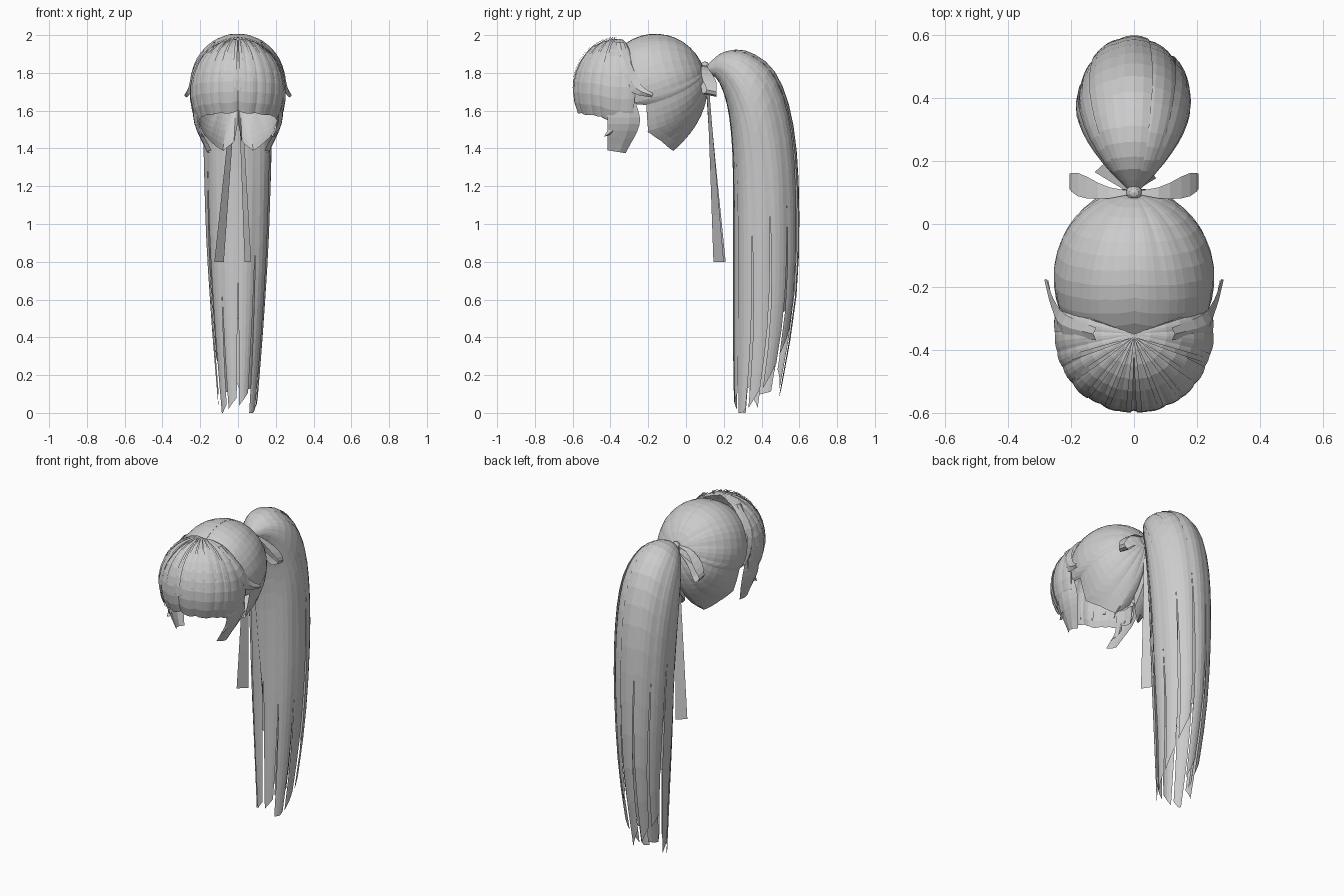
import bpy, bmesh, math, random
from mathutils import Vector as V

if "Cube" in bpy.data.objects:
    bpy.data.objects.remove(bpy.data.objects["Cube"])

random.seed(4)


def curve(pts, t):
    """Catmull-Rom through pts, t in 0..1"""
    pts = [V(p) for p in pts]
    n = len(pts) - 1
    x = min(max(t, 0), 1) * n
    i = min(int(x), n - 1)
    u = x - i
    b, c = pts[i], pts[i + 1]
    a = pts[i - 1] if i else b * 2 - c
    d = pts[i + 2] if i + 2 <= n else c * 2 - b
    return (b * 2 + (c - a) * u + (a * 2 - b * 5 + c * 4 - d) * u * u
            + (b * 3 - a - c * 3 + d) * u ** 3) * 0.5


def sheet(bm, f, nu, nv, side=1):
    """Grid patch from f(s, t); side = -1 mirrors it in x"""
    g = []
    for j in range(nv + 1):
        row = []
        for i in range(nu + 1):
            p = f(i / nu, j / nv)
            row.append(bm.verts.new((p.x * side, p.y, p.z)))
        g.append(row)
    for j in range(nv):
        for i in range(nu):
            bm.faces.new((g[j][i], g[j][i + 1], g[j + 1][i + 1], g[j + 1][i]))


def finish(bm, name):
    me = bpy.data.meshes.new(name)
    bmesh.ops.recalc_face_normals(bm, faces=bm.faces)
    bm.to_mesh(me)
    bm.free()
    ob = bpy.data.objects.new(name, me)
    bpy.context.collection.objects.link(ob)
    return ob


def fan(name, centre, radii, origin, ends, nv, bump, lift):
    """Locks spreading over an ellipsoid from one root to a list of ends"""
    def q(p):
        return V([(p[k] - centre[k]) / radii[k] for k in range(3)])
    root = q(origin)
    bm = bmesh.new()
    for side in (1, -1):
        for i in range(len(ends) - 1):
            a, b = q(ends[i]), q(ends[i + 1])
            up = lift * random.uniform(-1, 1)

            def f(s, t):
                e = a.lerp(b, s * 1.1 - 0.05)
                d = root.normalized().slerp(e.normalized(), t)
                r = root.length + (e.length - root.length) * t ** 3
                r *= 1 + (bump * math.sin(math.pi * s) + up) * min(1, 3 * t)
                p = V([centre[k] + radii[k] * d[k] * r for k in range(3)])
                p.x = max(p.x, 0)
                return p
            sheet(bm, f, 4, nv, side)
    return finish(bm, name)


def ribbon(bm, e0, e1, nv=8, nu=2, bow=(0, 0, 0), side=1):
    """Strip between two edge curves, bowed in the middle"""
    sheet(bm, lambda s, t: curve(e0, t).lerp(curve(e1, t), s)
          + V(bow) * math.sin(math.pi * s), nu, nv, side)


# Scalp hair gathered at the tie, with two nape lobes
fan("scalp_hair", (0, -0.17, 1.73), (0.243, 0.268, 0.266), (0, 0.095, 1.82),
    [(0, -0.35, 1.93), (0.08, -0.36, 1.91), (0.16, -0.36, 1.85),
     (0.205, -0.34, 1.74), (0.21, -0.31, 1.64), (0.225, -0.21, 1.63),
     (0.19, -0.20, 1.49), (0.145, -0.13, 1.44), (0.08, -0.07, 1.39),
     (0.02, -0.02, 1.44), (0, 0.0, 1.54)], 12, 0.012, 0.004)

# Fringe fanning from the crown
fan("fringe", (0, -0.36, 1.73), (0.236, 0.23, 0.25), (0, -0.35, 1.98),
    [(0, -0.57, 1.60), (0.045, -0.57, 1.585), (0.09, -0.55, 1.59),
     (0.13, -0.53, 1.58), (0.165, -0.49, 1.58), (0.19, -0.45, 1.57),
     (0.205, -0.41, 1.55), (0.212, -0.35, 1.54), (0.215, -0.29, 1.535),
     (0.225, -0.285, 1.69)], 10, 0.018, 0.012)

# Loose thin strands over the fringe
bm = bmesh.new()
for side in (1, -1):
    for k in range(5):
        a = math.radians(4 + 17 * k)
        end = random.uniform(1.6, 1.68)

        def path(t, da):
            r = math.sin(t * 2.0)
            z = 1.73 + 0.262 * math.cos(t * 2.0)
            return V((0.243 * r * math.sin(a + da),
                      -0.36 - 0.24 * r * math.cos(a + da), max(z, end)))
        sheet(bm, lambda s, t: path(t, (s - 0.5) * 0.13 * (1 - 0.7 * t)), 1, 10, side)
finish(bm, "loose_strands")

# Side locks, their small tips and curled wisps
bm = bmesh.new()
for side in (1, -1):
    ribbon(bm, [(0.215, -0.42, 1.66), (0.21, -0.415, 1.53), (0.14, -0.415, 1.39)],
           [(0.225, -0.27, 1.66), (0.215, -0.245, 1.53), (0.15, -0.32, 1.375)],
           8, 3, (0.02, 0, 0), side)
    ribbon(bm, [(0.21, -0.41, 1.56), (0.20, -0.41, 1.51), (0.19, -0.435, 1.46)],
           [(0.21, -0.36, 1.56), (0.20, -0.36, 1.49), (0.18, -0.425, 1.465)],
           5, 2, (0.01, 0, 0), side)
    ribbon(bm, [(0.12, -0.33, 1.965), (0.215, -0.29, 1.85), (0.255, -0.24, 1.74), (0.278, -0.175, 1.69)],
           [(0.12, -0.37, 1.96), (0.225, -0.35, 1.83), (0.25, -0.29, 1.70), (0.272, -0.18, 1.67)],
           9, 2, (0.01, 0, 0), side)
finish(bm, "side_locks")

# Ponytail: overlapping tapered locks on a lofted envelope
FRONT = [(0, .11, 1.80), (0, .17, 1.76), (0, .22, 1.62), (0, .245, 1.4),
         (0, .25, 1.1), (0, .25, .7), (0, .25, .3), (0, .255, .0)]
BACK = [(0, .11, 1.84), (0, .2, 1.91), (0, .33, 1.91), (0, .47, 1.8),
        (0, .56, 1.55), (0, .595, 1.15), (0, .58, .6), (0, .48, .0)]
WIDTH = [(.02, 0, 0), (.09, 0, 0), (.15, 0, 0), (.18, 0, 0),
         (.178, 0, 0), (.165, 0, 0), (.135, 0, 0), (.10, 0, 0)]


def tail_point(a, t, k=1):
    f, b, w = curve(FRONT, t), curve(BACK, t), curve(WIDTH, t).x
    p = (f + b) / 2 + (b - f) / 2 * math.cos(a) * k
    p.x = w * math.sin(a) * k
    return p


bm = bmesh.new()
lengths = [.96, .90, .94, .97, 1.0, .96, .97, .99, .97, .92, .95]
n = len(lengths)
for i, length in enumerate(lengths):
    mid = 2 * math.pi * i / n
    half = math.pi / n * 1.2
    k = 1 - 0.03 * (i % 2)

    def lock(s, t):
        u = t * length
        h = half * (1 - 0.35 * max(0, t - 0.45) / 0.55)
        tip = 0.03 * max(0, t - 0.9) * 10 * (s - 0.3)
        return tail_point(mid + h * (2 * s - 1), u + tip,
                          k * (1 + 0.02 * math.sin(math.pi * s)))
    sheet(bm, lock, 4, 18)
# Inner locks
for a, length in ((0.3, .86), (2.2, .95), (3.3, .8), (5.2, .97)):
    sheet(bm, lambda s, t: tail_point(a + 0.4 * (2 * s - 1), t * length, 0.75), 3, 16)
finish(bm, "ponytail")

# Bow: knot, two loops, two long ribbon ends
bpy.ops.mesh.primitive_uv_sphere_add(segments=10, ring_count=6, radius=0.03, location=(0, 0.1, 1.825))
bpy.context.object.name = "bow_knot"
bpy.context.object.scale = (0.9, 0.9, 1.2)
bm = bmesh.new()
loop = [(0.01, .095, 1.84), (.09, .08, 1.83), (.17, .085, 1.77), (.205, .11, 1.71),
        (.17, .085, 1.69), (.09, .08, 1.76), (.01, .095, 1.81)]
wide = [.01, .04, .075, .05, .075, .04, .01]
for side in (1, -1):
    ribbon(bm, loop, [(p[0], p[1] + w, p[2] - w * 0.2) for p, w in zip(loop, wide)], 14, 1, side=side)
finish(bm, "bow_loops")
bm = bmesh.new()
ribbon(bm, [(-.015, .10, 1.82), (-.05, .12, 1.5), (-.125, .165, .8)],
       [(0, .115, 1.82), (-.025, .14, 1.5), (-.075, .21, .8)], 6, 1)
ribbon(bm, [(0, .115, 1.82), (.01, .14, 1.5), (.035, .20, .8)],
       [(.015, .10, 1.82), (.03, .12, 1.5), (.07, .145, .8)], 6, 1)
finish(bm, "ribbon_ends")
